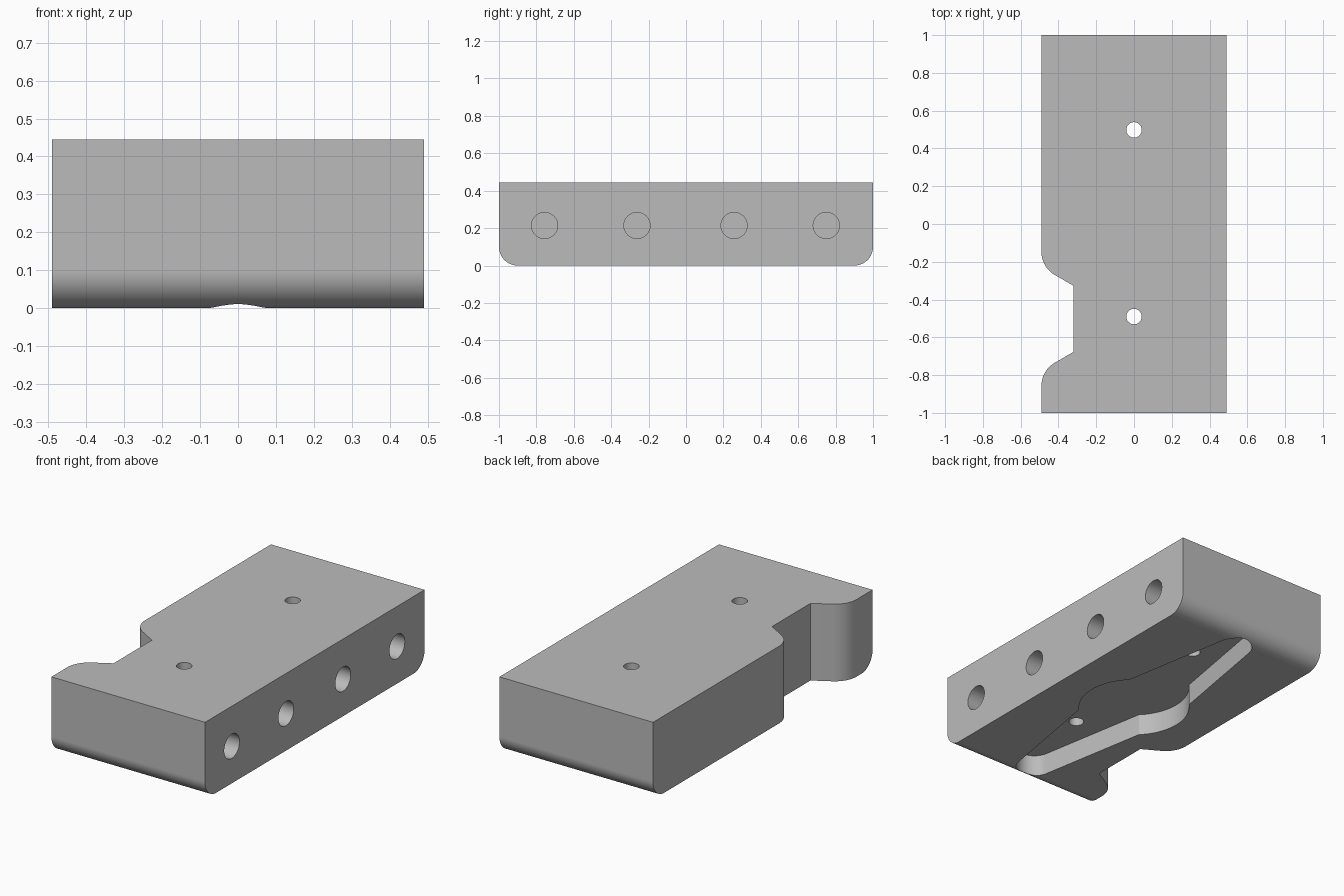
import bpy, bmesh
from math import cos, sin, radians, pi

cube = bpy.data.objects.get("Cube")
if cube:
    bpy.data.objects.remove(cube, do_unlink=True)

WIDTH, HEIGHT, FILLET = 0.49, 0.445, 0.1

metal = bpy.data.materials.new("plain grey")
metal.use_nodes = True
grey = (0.5, 0.5, 0.5, 1)
metal.diffuse_color = grey
next(n for n in metal.node_tree.nodes
     if n.type == 'BSDF_PRINCIPLED').inputs["Base Color"].default_value = grey


def arc(cx, cy, r, start, end, n=12):
    angles = [radians(start + (end - start) * i / n) for i in range(n + 1)]
    return [(cx + r * cos(a), cy + r * sin(a)) for a in angles]


def prism(name, outline, low, high, axis):
    """Extrude a 2D outline along x (outline is y, z) or z (outline is x, y)."""
    bm = bmesh.new()
    place = (lambda a, b, t: (t, a, b)) if axis == 'X' else (lambda a, b, t: (a, b, t))
    rings = [[bm.verts.new(place(a, b, t)) for a, b in outline] for t in (low, high)]
    for ring in rings:
        bm.faces.new(ring)
    n = len(outline)
    for i in range(n):
        j = (i + 1) % n
        bm.faces.new((rings[0][i], rings[0][j], rings[1][j], rings[1][i]))
    bmesh.ops.recalc_face_normals(bm, faces=bm.faces)
    mesh = bpy.data.meshes.new(name)
    bm.to_mesh(mesh)
    bm.free()
    mesh.materials.append(metal)
    obj = bpy.data.objects.new(name, mesh)
    bpy.context.collection.objects.link(obj)
    return obj


def circle(cx, cy, r):
    return arc(cx, cy, r, 0, 360, 40)[:-1]


# Block with its two lower end edges rounded
side = 1 - FILLET
block = prism("mounting_block",
              [(1, HEIGHT), (-1, HEIGHT)]
              + arc(-side, FILLET, FILLET, 180, 270, 16)
              + arc(side, FILLET, FILLET, 270, 360, 16),
              -WIDTH, WIDTH, 'X')

# Side notch with flared, rounded shoulders
mid = -0.502
flare = [(-0.32, 0.175)] + arc(-0.35, 0.354, 0.14, 240, 180) + [(-0.6, 0.354)]
notch = [(x, mid + y) for x, y in flare] + [(x, mid - y) for x, y in reversed(flare)]
cutters = [prism("notch_cutter", notch, -0.2, 0.7, 'Z')]

# Underside pocket: round centre with tapering arms
quarter = arc(0, 0, 0.3, 0, 45) + arc(0, 0.845, 0.1, 10, 90)
half = quarter + [(-x, y) for x, y in reversed(quarter[:-1])]
pocket = half + [(x, -y) for x, y in reversed(half[1:-1])]
cutters.append(prism("pocket_cutter", pocket, -0.2, 0.125, 'Z'))

# Vertical through holes
for y in (-0.49, 0.498):
    cutters.append(prism("through_hole_cutter", circle(0, y, 0.041), -0.2, 0.7, 'Z'))

# Blind holes in the left side
for y in (-0.756, -0.262, 0.257, 0.75):
    cutters.append(prism("blind_hole_cutter", circle(y, 0.214, 0.07), 0.0, 0.7, 'X'))

# Cut everything out of the block
bpy.ops.object.select_all(action='DESELECT')
block.select_set(True)
bpy.context.view_layer.objects.active = block
for cutter in cutters:
    cutter.hide_render = True
    mod = block.modifiers.new("cut", 'BOOLEAN')
    mod.operation, mod.solver, mod.object = 'DIFFERENCE', 'EXACT', cutter
    bpy.ops.object.modifier_apply(modifier=mod.name)
    bpy.data.objects.remove(cutter, do_unlink=True)

# Smooth curved walls, crisp edges
bpy.ops.object.shade_smooth_by_angle(angle=radians(25))
weighted = block.modifiers.new("even_normals", 'WEIGHTED_NORMAL')
weighted.keep_sharp = True
